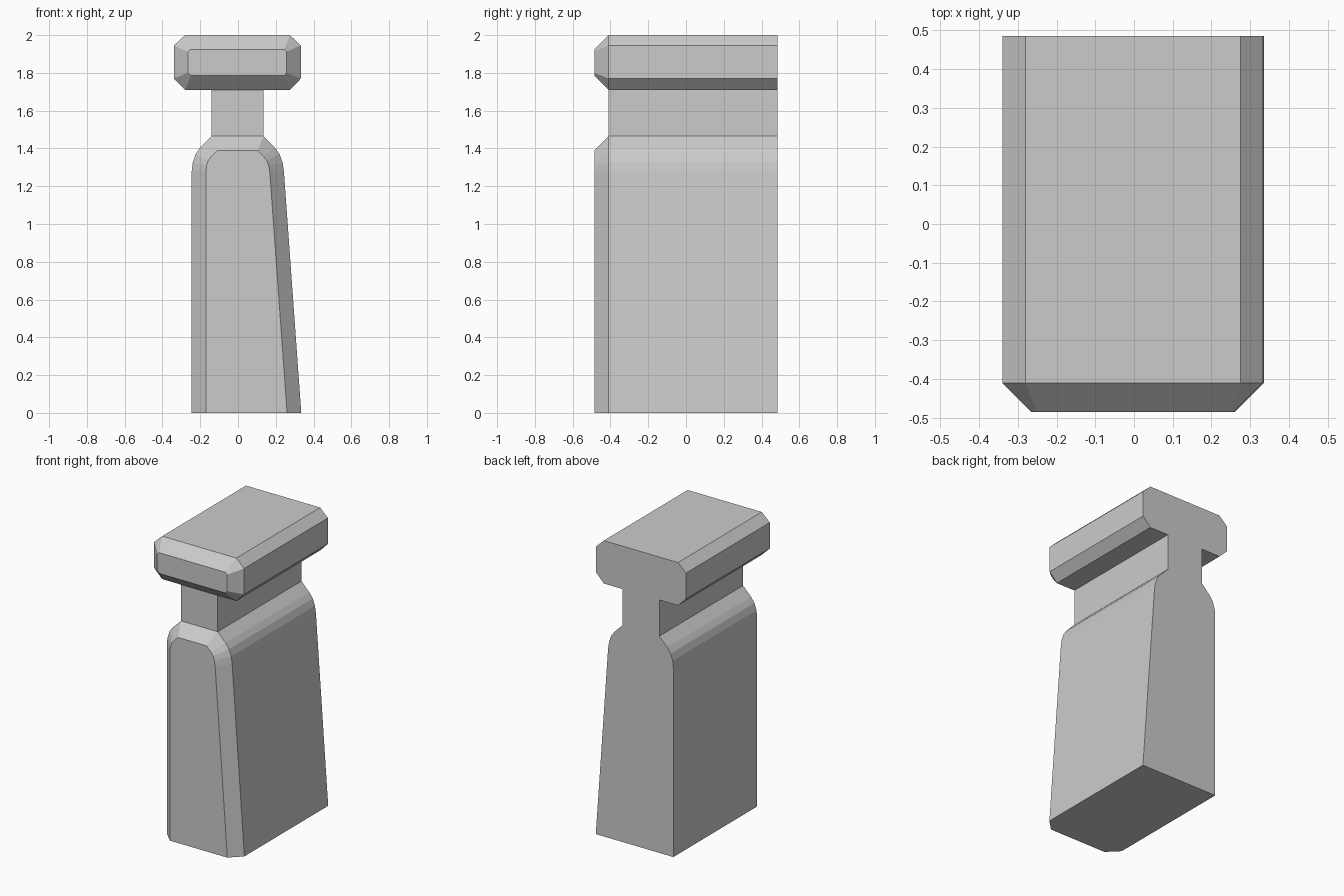
import bpy
from mathutils import Vector

if "Cube" in bpy.data.objects:
    bpy.data.objects.remove(bpy.data.objects["Cube"])

FRONT, RIM, BACK = -0.485, -0.41, 0.485
INSET = 0.075


def inset_outline(pts, widths):
    """Move each edge of a counter-clockwise outline inwards by its width."""
    n = len(pts)
    normals = []
    for i in range(n):
        d = (pts[(i + 1) % n] - pts[i]).normalized()
        normals.append(Vector((-d.y, d.x)))
    out = []
    for i in range(n):
        a, b = normals[i - 1], normals[i]
        wa, wb = widths[i - 1], widths[i]
        det = a.x * b.y - a.y * b.x
        if abs(det) < 1e-4:
            out.append(pts[i] + b * wb)
        else:
            pa, pb = a.dot(pts[i]) + wa, b.dot(pts[i]) + wb
            out.append(Vector(((pa * b.y - pb * a.y) / det,
                               (a.x * pb - b.x * pa) / det)))
    return out


def extruded_part(name, outline, open_edges=(), flat_edges=(), chamfer=True):
    """Extrude an x-z outline along y; open_edges join other parts."""
    pts = [Vector(p) for p in outline]
    n = len(pts)
    rings = [(BACK, pts), (RIM, pts)]
    if chamfer:
        widths = [0 if i in flat_edges else INSET for i in range(n)]
        rings.append((FRONT, inset_outline(pts, widths)))
    verts = [(p.x, y, p.y) for y, ring in rings for p in ring]
    faces = [tuple(reversed(range(n))),
             tuple(range((len(rings) - 1) * n, len(rings) * n))]
    for r in range(len(rings) - 1):
        for i in range(n):
            if r == 0 and i in open_edges:
                continue
            j = (i + 1) % n
            faces.append((r * n + i, r * n + j, (r + 1) * n + j, (r + 1) * n + i))
    mesh = bpy.data.meshes.new(name)
    mesh.from_pydata(verts, [], faces)
    mesh.validate()
    obj = bpy.data.objects.new(name, mesh)
    bpy.context.collection.objects.link(obj)
    return obj


# Tapered body with rounded shoulders
body = [(-0.245, 0), (0.335, 0),
        (0.243, 1.28), (0.236, 1.325), (0.22, 1.37), (0.195, 1.405),
        (0.135, 1.465), (-0.14, 1.465),
        (-0.2, 1.405), (-0.225, 1.37), (-0.24, 1.325), (-0.245, 1.28)]
extruded_part("body", body, open_edges=(6,), flat_edges=(0,))

# Narrow neck, open where it meets body and head
neck = [(-0.14, 1.465), (0.135, 1.465), (0.135, 1.71), (-0.14, 1.71)]
extruded_part("neck", neck, open_edges=(0, 2), chamfer=False)

# Head with chamfered edges
head = [(-0.28, 1.71), (-0.14, 1.71), (0.135, 1.71), (0.275, 1.71),
        (0.333, 1.77), (0.333, 1.945), (0.275, 2.0),
        (-0.28, 2.0), (-0.34, 1.945), (-0.34, 1.77)]
extruded_part("head", head, open_edges=(1,))
